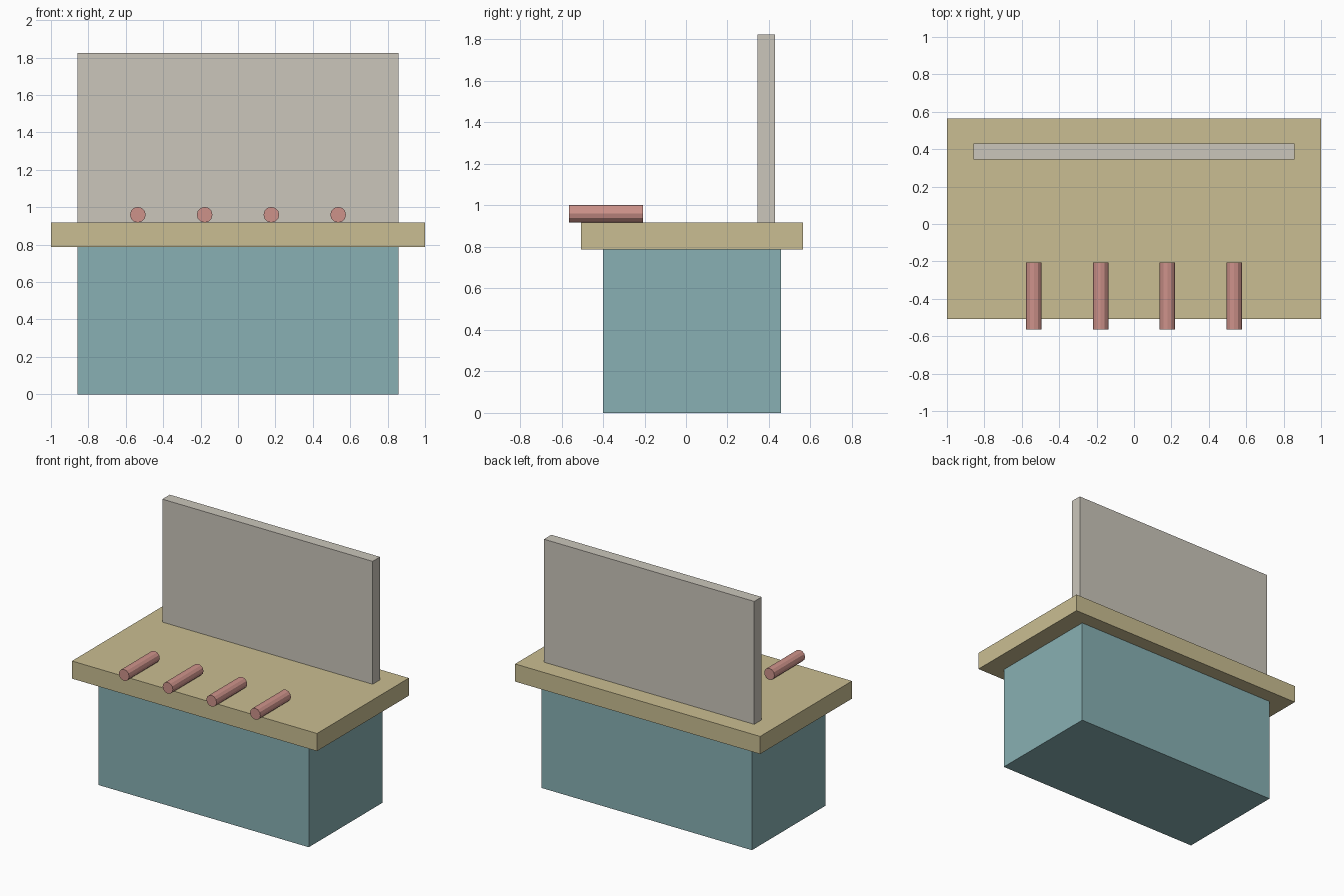
import bpy
import math

if "Cube" in bpy.data.objects:
    bpy.data.objects.remove(bpy.data.objects["Cube"])


def material(name, r, g, b):
    """Flat colour from 0-255 display values, converted to linear."""
    def lin(c):
        c /= 255
        return c / 12.92 if c <= 0.04045 else ((c + 0.055) / 1.055) ** 2.4
    mat = bpy.data.materials.new(name)
    mat.diffuse_color = (lin(r), lin(g), lin(b), 1)
    mat.use_nodes = True
    mat.node_tree.nodes["Principled BSDF"].inputs["Base Color"].default_value = mat.diffuse_color
    return mat


def box(name, mat, x, y, z):
    """Box from (min, max) ranges on each axis."""
    ranges = (x, y, z)
    bpy.ops.mesh.primitive_cube_add(size=1, location=[(a + b) / 2 for a, b in ranges])
    ob = bpy.context.object
    ob.name = name
    ob.scale = [b - a for a, b in ranges]
    bpy.ops.object.transform_apply(location=False, rotation=False, scale=True)
    ob.data.materials.append(mat)
    return ob


teal = material("teal", 136, 176, 179)
tan = material("tan", 202, 190, 146)
grey = material("warm_grey", 203, 198, 187)
pink = material("dusty_pink", 205, 146, 138)

# Cabinet, overhanging counter and upright back panel
box("cabinet", teal, (-0.858, 0.858), (-0.40, 0.457), (0, 0.788))
box("counter", tan, (-1, 1), (-0.507, 0.564), (0.788, 0.918))
box("back_panel", grey, (-0.858, 0.858), (0.344, 0.43), (0.918, 1.825))

# Row of four taps lying on the counter, overhanging the front edge
RADIUS, SPACING = 0.042, 0.357
for i in range(4):
    bpy.ops.mesh.primitive_cylinder_add(
        vertices=12, radius=RADIUS, depth=0.357,
        location=((i - 1.5) * SPACING, -0.3855, 0.918 + RADIUS),
        rotation=(math.pi / 2, 0, 0))
    tap = bpy.context.object
    tap.name = f"tap_{i + 1}"
    tap.data.materials.append(pink)
